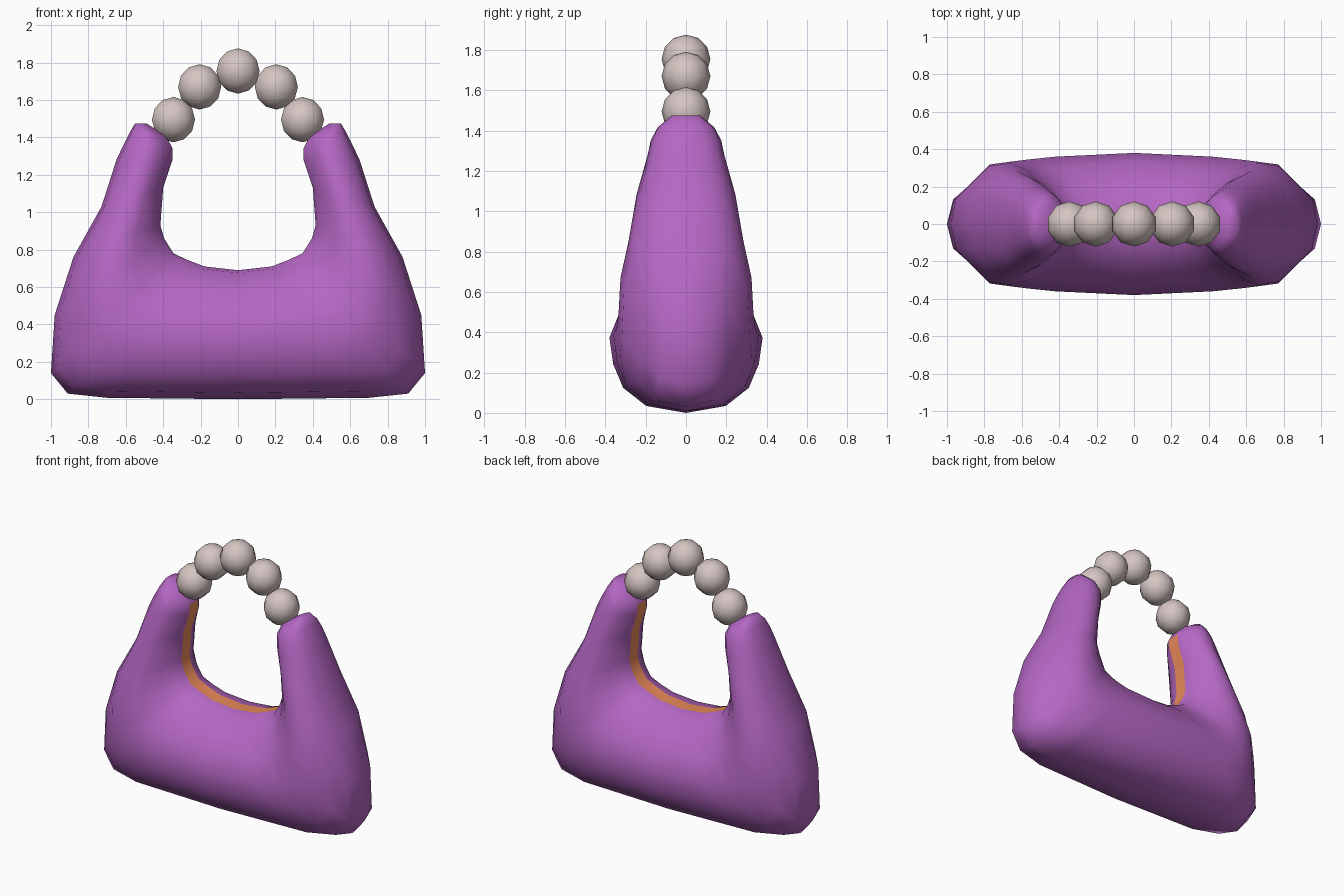
import bpy, bmesh

if "Cube" in bpy.data.objects:
    bpy.data.objects.remove(bpy.data.objects["Cube"])


def material(name, rgb):
    m = bpy.data.materials.new(name)
    m.diffuse_color = (*rgb, 1)
    m.use_nodes = True
    m.node_tree.nodes["Principled BSDF"].inputs["Base Color"].default_value = m.diffuse_color
    return m


purple = material("purple leather", (0.46, 0.135, 0.55))
orange = material("orange lining strip", (0.86, 0.27, 0.105))
stone = material("pale bead", (0.66, 0.56, 0.54))

# Stations round the U: inner x, z (opening edge), outer x, z,
# half thickness, fullness of the outer edge
stations = [
    (0.49, 1.475, 0.55, 1.475, 0.07, 1.0),
    (0.385, 1.41, 0.58, 1.425, 0.14, 1.0),
    (0.35, 1.34, 0.61, 1.365, 0.175, 1.0),
    (0.35, 1.28, 0.65, 1.28, 0.19, 1.0),
    (0.40, 1.13, 0.73, 1.03, 0.245, 1.0),
    (0.415, 0.93, 0.88, 0.76, 0.285, 0.95),
    (0.395, 0.86, 0.98, 0.45, 0.325, 0.8),
    (0.345, 0.78, 1.00, 0.14, 0.335, 0.75),
    (0.27, 0.745, 0.91, 0.03, 0.345, 0.85),
    (0.18, 0.71, 0.70, 0.008, 0.36, 1.0),
    (0.0, 0.69, 0.0, 0.0, 0.38, 1.0),
]
stations += [(-a, b, -c, d, w, e) for a, b, c, d, w, e in reversed(stations[:-1])]

# Half cross-section: fraction from inner to outer edge, share of thickness
half = [(0.02, 0.34), (0.13, 0.62), (0.28, 0.87), (0.46, 1.0),
        (0.65, 0.95), (0.82, 0.82), (0.95, 0.52)]
STRIP = 0.046

# Bag body, lofted from arm tip to arm tip
bm = bmesh.new()
rings = []
for ix, iz, ox, oz, w, full in stations:
    def point(t, y):
        return bm.verts.new((ix + (ox - ix) * t, y, iz + (oz - iz) * t))
    strip = min(STRIP, w * 0.27)
    side = [(t, w * s * (full if t > 0.8 else 1)) for t, s in half]
    ring = [point(0, -strip)]
    ring += [point(t, -y) for t, y in side]
    ring.append(point(1, 0))
    ring += [point(t, y) for t, y in reversed(side)]
    ring.append(point(0, strip))
    rings.append(ring)
n = len(rings[0])
for i in range(len(rings) - 1):
    a, b = rings[i], rings[i + 1]
    for j in range(n):
        k = (j + 1) % n
        f = bm.faces.new((a[j], a[k], b[k], b[j]))
        # the strip runs along the opening, below the arm tips
        if j == n - 1 and 1 < i < len(rings) - 3:
            f.material_index = 1
bm.faces.new(rings[0])
bm.faces.new(rings[-1])
bmesh.ops.recalc_face_normals(bm, faces=bm.faces)
for f in bm.faces:
    f.smooth = True
for e in bm.edges:
    if len({f.material_index for f in e.link_faces}) > 1:
        e.smooth = False
mesh = bpy.data.meshes.new("bag_body")
bm.to_mesh(mesh)
bm.free()
body = bpy.data.objects.new("bag_body", mesh)
bpy.context.collection.objects.link(body)
mesh.materials.append(purple)
mesh.materials.append(orange)

# Beaded handle
for i, (x, z) in enumerate([(-0.345, 1.495), (-0.205, 1.67), (0, 1.755),
                            (0.205, 1.67), (0.345, 1.495)]):
    bpy.ops.mesh.primitive_uv_sphere_add(segments=10, ring_count=6, radius=0.121,
                                         location=(x, 0, z))
    bead = bpy.context.object
    bead.name = f"handle_bead_{i + 1}"
    bead.data.materials.append(stone)
    bpy.ops.object.shade_smooth()
